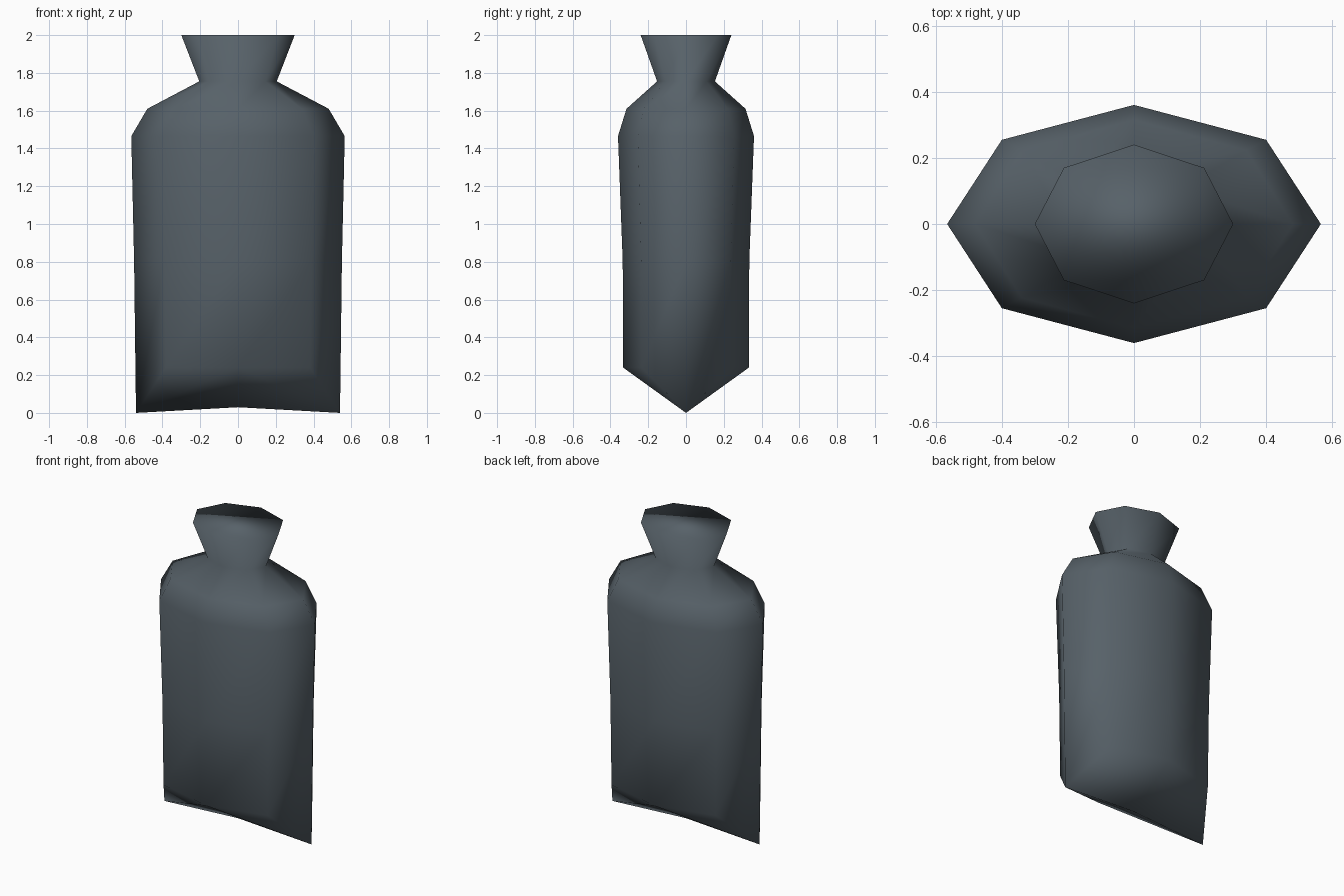
import bpy, bmesh
from math import cos, sin, pi

cube = bpy.data.objects.get("Cube")
if cube:
    bpy.data.objects.remove(cube, do_unlink=True)

# Single dark slate colour
slate = bpy.data.materials.new("slate_grey")
slate.use_nodes = True
colour = (0.095, 0.12, 0.14, 1)
slate.diffuse_color = colour
slate.node_tree.nodes["Principled BSDF"].inputs["Base Color"].default_value = colour

SIDES = 8
# Eight-sided rings from the base up: half width, half depth, height
RINGS = [(0.54, 0.333, 0.24), (0.55, 0.335, 0.80), (0.565, 0.36, 1.465),
         (0.48, 0.315, 1.61), (0.205, 0.153, 1.755), (0.30, 0.24, 2.0)]

bm = bmesh.new()
rings = []
for rx, ry, z in RINGS:
    angles = [2 * pi * i / SIDES for i in range(SIDES)]
    rings.append([bm.verts.new((rx * cos(a), ry * sin(a), z)) for a in angles])

# Body, shoulder and neck walls
for low, high in zip(rings, rings[1:]):
    for i in range(SIDES):
        j = (i + 1) % SIDES
        bm.faces.new((low[i], low[j], high[j], high[i]))

# Closed mouth
bm.faces.new(rings[-1])

# Base pinched to a seam: the two side corners drop to the ground
base = rings[0]
for corner in (base[0], base[4]):
    corner.co.z = 0
seam = bm.verts.new((0, 0, 0.03))
for corner, diagonal, middle in ((0, 1, 2), (4, 3, 2), (4, 5, 6), (0, 7, 6)):
    bm.faces.new((base[corner], base[diagonal], base[middle]))
    bm.faces.new((base[corner], base[middle], seam))

bmesh.ops.recalc_face_normals(bm, faces=bm.faces)
for face in bm.faces:
    face.smooth = True

mesh = bpy.data.meshes.new("flask_body")
bm.to_mesh(mesh)
bm.free()
mesh.materials.append(slate)
bpy.context.collection.objects.link(bpy.data.objects.new("flask_body", mesh))
